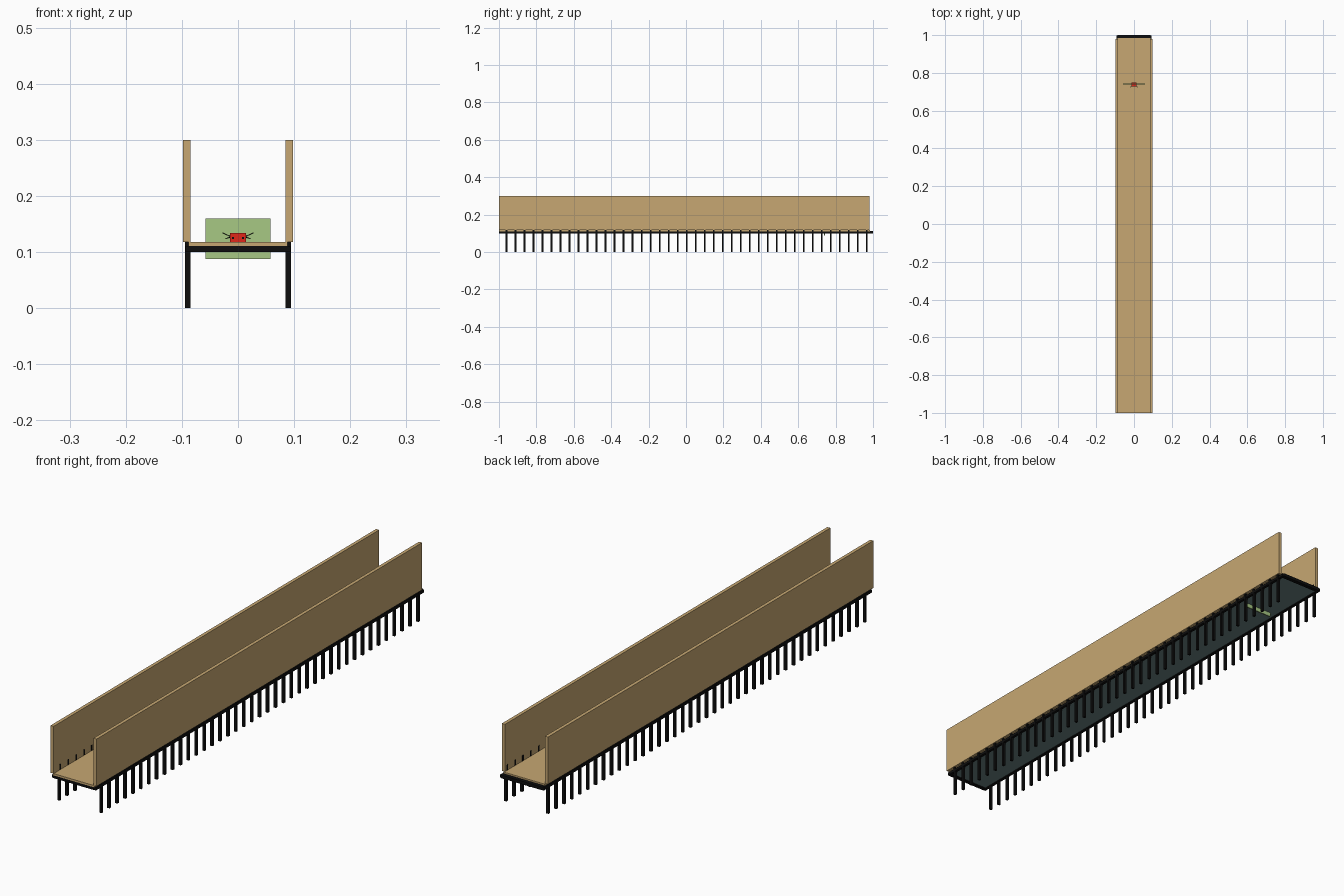
import bpy
import math
from mathutils import Vector

if "Cube" in bpy.data.objects:
    bpy.data.objects.remove(bpy.data.objects["Cube"])


def material(name, r, g, b):
    m = bpy.data.materials.new(name)
    m.diffuse_color = (r, g, b, 1)
    m.use_nodes = True
    m.node_tree.nodes["Principled BSDF"].inputs["Base Color"].default_value = m.diffuse_color
    return m


TAN = material("tan_wood", 0.57, 0.39, 0.17)
BLACK = material("black_metal", 0.004, 0.004, 0.004)
SLATE = material("slate_underside", 0.14, 0.22, 0.22)
GREEN = material("green_panel", 0.39, 0.58, 0.23)
RED = material("red_plastic", 0.75, 0.02, 0.01)


def box(name, x, y, z, mat):
    """Box from (min, max) ranges on each axis."""
    bpy.ops.mesh.primitive_cube_add(size=1)
    o = bpy.context.object
    o.name = name
    r = (x, y, z)
    o.location = [(a + b) / 2 for a, b in r]
    o.scale = [b - a for a, b in r]
    o.data.materials.append(mat)
    return o


def rod(name, a, b, radius, mat, sides=8):
    a, b = Vector(a), Vector(b)
    d = b - a
    bpy.ops.mesh.primitive_cylinder_add(vertices=sides, radius=radius,
                                        depth=d.length, location=(a + b) / 2)
    o = bpy.context.object
    o.name = name
    o.rotation_euler = d.to_track_quat('Z', 'Y').to_euler()
    o.data.materials.append(mat)
    return o


# Floor board and the slate panel below it
box("floor_board", (-0.088, 0.088), (-1, 0.985), (0.111, 0.118), TAN)
box("floor_underside", (-0.085, 0.085), (-0.985, 0.985), (0.104, 0.111), SLATE)

# Cross bars at both ends
box("front_bar", (-0.0848, 0.0848), (-0.999, -0.985), (0.1, 0.1108), BLACK)
box("back_bar", (-0.088, 0.088), (0.985, 1.0), (0.1, 0.112), BLACK)

# Walls, side rails and rows of legs
LEGS = 41
for side, s in (("left", -1), ("right", 1)):
    def span(a, b):
        return tuple(sorted((s * a, s * b)))
    box(side + "_wall", span(0.085, 0.098), (-1, 0.98), (0.118, 0.3), TAN)
    box(side + "_rail", span(0.083, 0.0935), (-0.998, 0.998), (0.1, 0.111), BLACK)
    leg = box(side + "_legs", span(0.0846, 0.0945), (-0.9645, -0.9555), (0, 0.14), BLACK)
    bpy.ops.object.transform_apply(location=True, scale=True)
    arr = leg.modifiers.new("row", 'ARRAY')
    arr.count = LEGS
    arr.use_relative_offset = False
    arr.use_constant_offset = True
    arr.constant_offset_displace = (0, 1.927 / (LEGS - 1), 0)

# Green panel standing through the floor
box("green_panel", (-0.058, 0.058), (0.739, 0.744), (0.088, 0.16), GREEN)

# Small red unit with dark eyes and feelers
box("red_body", (-0.014, 0.014), (0.729, 0.75), (0.117, 0.134), RED)
for side, s in (("left", -1), ("right", 1)):
    rod(side + "_eye", (s * 0.009, 0.73, 0.125), (s * 0.009, 0.727, 0.125), 0.002, BLACK)
    rod(side + "_feeler", (s * 0.012, 0.733, 0.127), (s * 0.027, 0.718, 0.134), 0.0008, BLACK, 6)
    rod(side + "_lower_feeler", (s * 0.012, 0.733, 0.127), (s * 0.022, 0.722, 0.124), 0.0008, BLACK, 6)
